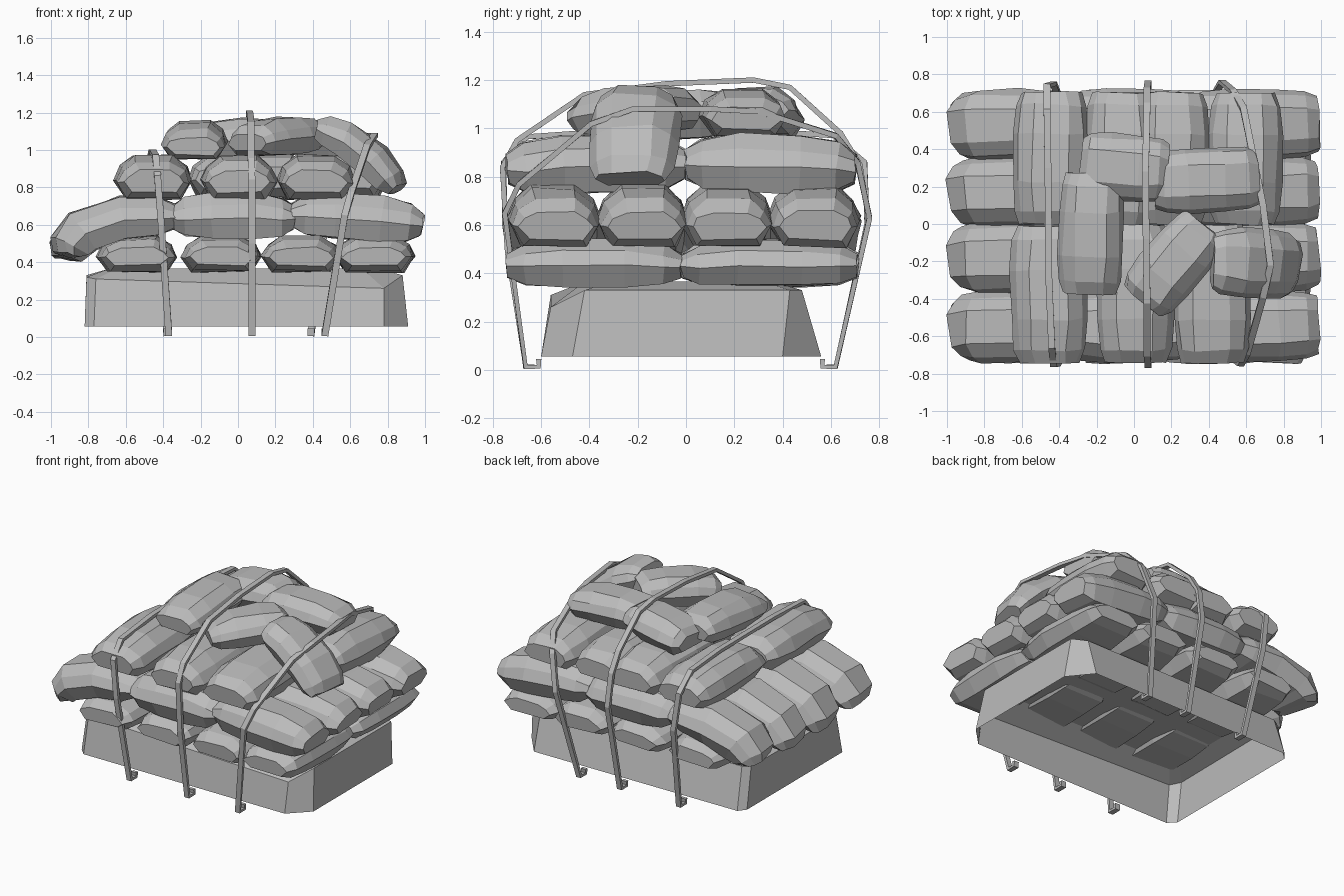
import bpy, bmesh, random
from mathutils import Vector

random.seed(4)
cube = bpy.data.objects.get("Cube")
if cube:
    bpy.data.objects.remove(cube, do_unlink=True)

grey = bpy.data.materials.new("plain_grey")
grey.use_nodes = True
grey.diffuse_color = (0.5, 0.5, 0.5, 1)
grey.node_tree.nodes["Principled BSDF"].inputs["Base Color"].default_value = (0.5, 0.5, 0.5, 1)
UP = Vector((0, 0, 1))


def loft(name, rings, cap_start=True):
    """Skin a list of matching point rings, capping the last and optionally the first."""
    bm = bmesh.new()
    rows = [[bm.verts.new(p) for p in ring] for ring in rings]
    n = len(rows[0])
    for lo, hi in zip(rows, rows[1:]):
        for i in range(n):
            j = (i + 1) % n
            bm.faces.new((lo[i], lo[j], hi[j], hi[i]))
    bm.faces.new(rows[-1])
    if cap_start:
        bm.faces.new(rows[0])
        bmesh.ops.recalc_face_normals(bm, faces=bm.faces)
    mesh = bpy.data.meshes.new(name)
    bm.to_mesh(mesh)
    bm.free()
    mesh.materials.append(grey)
    obj = bpy.data.objects.new(name, mesh)
    bpy.context.collection.objects.link(obj)
    return obj


# Bag: faceted cross-section, pinched towards both ends
SECTION = [(1, -0.1), (0.85, 0.5), (0.48, 1), (-0.48, 1), (-0.85, 0.5),
           (-1, -0.1), (-0.72, -0.95), (0.72, -0.95)]
STATIONS = [(0, 0.8, 0.48), (0.1, 0.93, 0.83), (0.32, 1, 0.98),
            (0.68, 1, 0.98), (0.9, 0.93, 0.83), (1, 0.8, 0.48)]


def bag(name, start, end, width, height, mid=None):
    a, b = Vector(start), Vector(end)
    m = Vector(mid) if mid else (a + b) / 2 + UP * 0.012
    ctrl = 2 * m - (a + b) / 2
    rings = []
    for t, sw, sh in STATIONS:
        centre = a * (1 - t) ** 2 + ctrl * 2 * t * (1 - t) + b * t * t
        tangent = ((ctrl - a) * (1 - t) + (b - ctrl) * t).normalized()
        side = tangent.cross(UP).normalized()
        lift = side.cross(tangent)
        ring = []
        for u, v in SECTION:
            jig = Vector([random.uniform(-0.007, 0.007) for _ in range(3)])
            ring.append(centre + side * u * sw * width / 2 + lift * v * sh * height / 2 + jig)
        rings.append(ring)
    return loft(name, rings)


# Open-bottomed tray with clipped corners and a slightly crowned top sheet
base = [(-0.77, -0.6), (0.78, -0.6), (0.91, -0.47), (0.91, 0.4), (0.78, 0.56),
        (-0.78, 0.55), (-0.82, 0.5), (-0.82, -0.55)]
rim = [(-0.76, -0.56, 0.31), (0.78, -0.56, 0.26), (0.88, -0.42, 0.33), (0.88, 0.43, 0.33),
       (0.78, 0.48, 0.33), (-0.76, 0.47, 0.33), (-0.81, 0.44, 0.33), (-0.81, -0.5, 0.32)]
crown = [(x * 0.85, y * 0.75, 0.365) for x, y, z in rim]
loft("tray", [[(x, y, 0.055) for x, y in base], rim, crown], cap_start=False)

# First layer: bags running front to back
for i, x in enumerate((-0.54, -0.09, 0.34, 0.73)):
    for side, y0, y1 in (("front", -0.74, -0.02), ("back", -0.02, 0.71)):
        bag(f"first_layer_{side}_bag_{i}", (x, y0, 0.43), (x, y1, 0.43), 0.43, 0.2)

# Second layer: bags running side to side, drooping over the -x end
for i, y in enumerate((-0.55, -0.18, 0.17, 0.53)):
    drop = (0.0, 0.02, 0.02, -0.01)[i]
    bag(f"second_layer_right_bag_{i}", (-0.92, y - 0.01, 0.44 - drop), (-0.32, y, 0.64),
        0.38, 0.24, (-0.74, y, 0.605))
    bag(f"second_layer_middle_bag_{i}", (-0.35, y, 0.635), (0.3, y, 0.635), 0.38, 0.25)
    bag(f"second_layer_left_bag_{i}", (0.29, y, 0.65), (0.98, y + 0.01, 0.595), 0.38, 0.25,
        (0.64, y, 0.64))

# Third layer: bags running front to back
for i, x in enumerate((-0.46, 0.0, 0.41)):
    bag(f"third_layer_front_bag_{i}", (x + 0.01, -0.74, 0.83), (x, -0.01, 0.85), 0.41, 0.25)
for i, x in enumerate((-0.45, -0.07, 0.2, 0.59)):
    bag(f"third_layer_back_bag_{i}", (x, 0.0, 0.85), (x + 0.01, 0.7, 0.83), 0.4, 0.25)

# Loose bags on top
bag("top_bag_lengthwise", (-0.24, -0.37, 1.02), (-0.22, 0.27, 1.06), 0.35, 0.2)
bag("top_bag_rear", (-0.28, 0.32, 1.02), (0.18, 0.28, 1.08), 0.36, 0.2)
bag("top_bag_crosswise", (0.11, 0.22, 1.06), (0.66, 0.25, 1.04), 0.35, 0.2)
bag("top_bag_diagonal", (0.05, -0.41, 1.04), (0.38, -0.01, 1.08), 0.34, 0.2)
bag("top_bag_slumped", (0.42, -0.2, 1.11), (0.85, -0.23, 0.79), 0.37, 0.2, (0.65, -0.21, 1.005))


def strap(name, points):
    """Flat band along (x, y, z) points with a hook turned in at both ends."""
    first, last = points[0], points[-1]
    pts = [(first[0], -0.61, 0.045), (first[0], -0.61, 0.013), *points,
           (last[0], 0.565, 0.013), (last[0], 0.565, 0.045)]
    pts = [Vector(p) for p in pts]
    rings = []
    for i, p in enumerate(pts):
        before = (p - pts[i - 1]).normalized() if i else Vector()
        after = (pts[i + 1] - p).normalized() if i + 1 < len(pts) else Vector()
        tangent = (before + after).normalized()
        side = Vector((1, 0, 0))
        side = (side - tangent * side.dot(tangent)).normalized()
        out = side.cross(tangent)
        rings.append([p + side * u * 0.018 + out * v * 0.011
                      for u, v in ((1, 1), (-1, 1), (-1, -1), (1, -1))])
    return loft(name, rings)


# Tie-down straps
strap("right_strap", [(-0.37, -0.665, 0.013), (-0.41, -0.75, 0.6), (-0.43, -0.755, 0.86),
                      (-0.44, -0.66, 0.965), (-0.455, -0.3, 0.99), (-0.46, 0.3, 0.99),
                      (-0.465, 0.61, 0.97), (-0.465, 0.74, 0.86), (-0.43, 0.75, 0.6),
                      (-0.38, 0.62, 0.013)])
strap("middle_strap", [(0.075, -0.665, 0.013), (0.075, -0.74, 0.5), (0.075, -0.76, 0.84),
                       (0.07, -0.7, 0.95), (0.07, -0.42, 1.14), (0.065, -0.08, 1.185),
                       (0.06, 0.28, 1.2), (0.065, 0.43, 1.17), (0.07, 0.64, 0.98),
                       (0.07, 0.72, 0.85), (0.075, 0.755, 0.63), (0.075, 0.62, 0.013)])
strap("left_strap", [(0.465, -0.665, 0.013), (0.57, -0.75, 0.65), (0.605, -0.69, 0.77),
                     (0.69, -0.39, 1.02), (0.73, -0.22, 1.08), (0.69, 0.1, 1.08),
                     (0.65, 0.3, 1.07), (0.585, 0.62, 0.97), (0.53, 0.71, 0.86),
                     (0.47, 0.76, 0.63), (0.39, 0.62, 0.013)])
